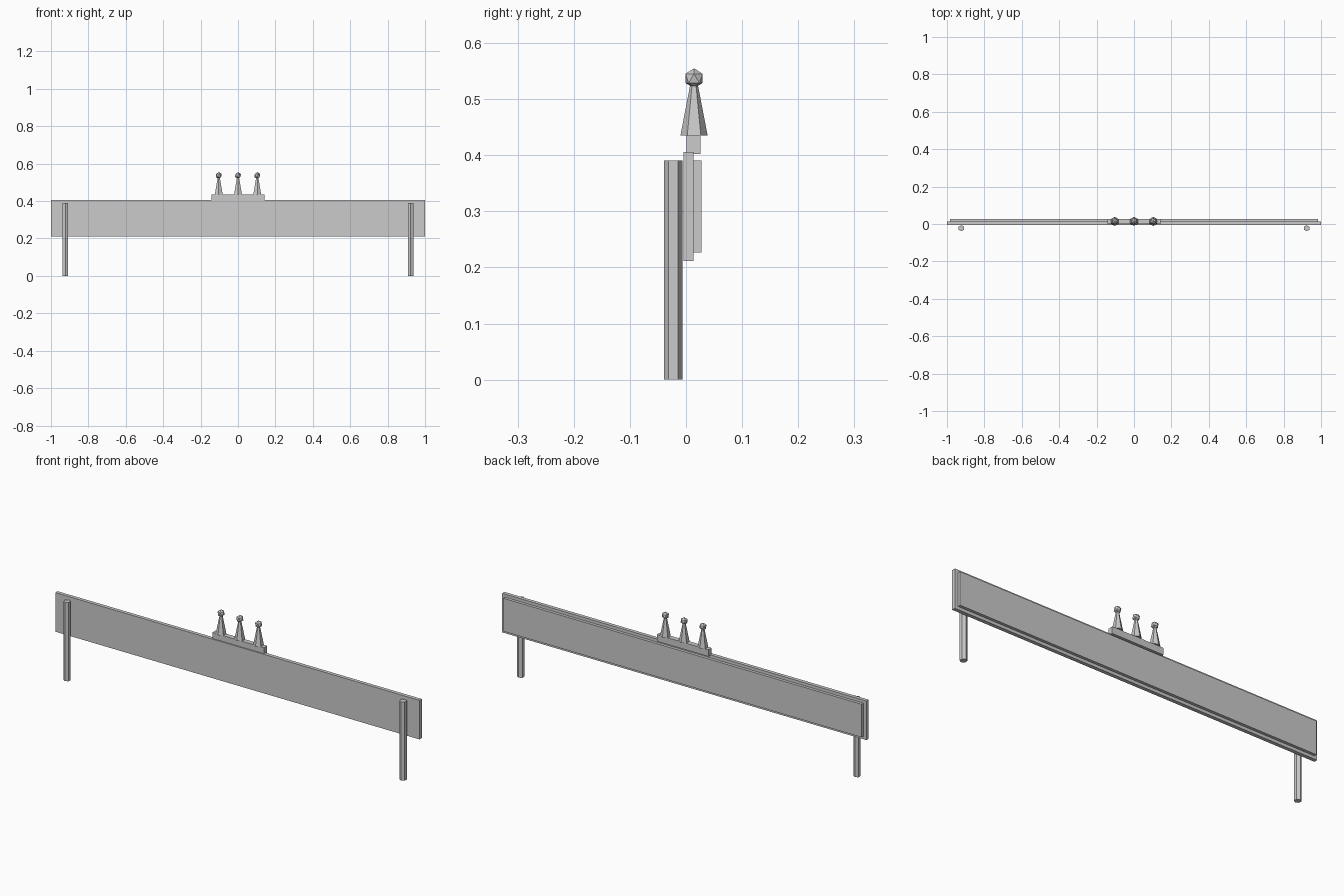
import bpy

if "Cube" in bpy.data.objects:
    bpy.data.objects.remove(bpy.data.objects["Cube"])


def box(name, x, y, z):
    """Box from (min, max) ranges on each axis."""
    lo, hi = zip(x, y, z)
    centre = [(a + b) / 2 for a, b in zip(lo, hi)]
    bpy.ops.mesh.primitive_cube_add(size=1, location=centre)
    ob = bpy.context.object
    ob.name = name
    ob.scale = [b - a for a, b in zip(lo, hi)]
    bpy.ops.object.transform_apply(location=False, rotation=False, scale=True)
    return ob


def hex_post(name, x, y, z0, z1, r0, r1):
    """Six-sided post or tapered spike between two heights."""
    bpy.ops.mesh.primitive_cone_add(vertices=6, radius1=r0, radius2=r1,
                                    depth=z1 - z0, location=(x, y, (z0 + z1) / 2))
    bpy.context.object.name = name


# Front board and slightly smaller backing board
box("front_board", (-1, 1), (-0.0045, 0.0134), (0.212, 0.406))
box("back_board", (-0.984, 0.984), (0.0134, 0.0277), (0.227, 0.391))

# Hexagonal legs in front of the board
for side, x in (("left", -0.923), ("right", 0.923)):
    hex_post(f"leg_{side}", x, -0.0225, 0, 0.391, 0.0165, 0.0165)

# Crest on top: base bar, tapered spikes, faceted balls
box("crest_base", (-0.142, 0.142), (0.001, 0.026), (0.402, 0.4355))
for i in (-1, 0, 1):
    x = i * 0.103
    hex_post(f"crest_spike_{i + 2}", x, 0.0143, 0.4355, 0.535, 0.0242, 0.005)
    bpy.ops.mesh.primitive_ico_sphere_add(subdivisions=1, radius=0.018,
                                          location=(x, 0.0143, 0.537))
    bpy.context.object.name = f"crest_ball_{i + 2}"
